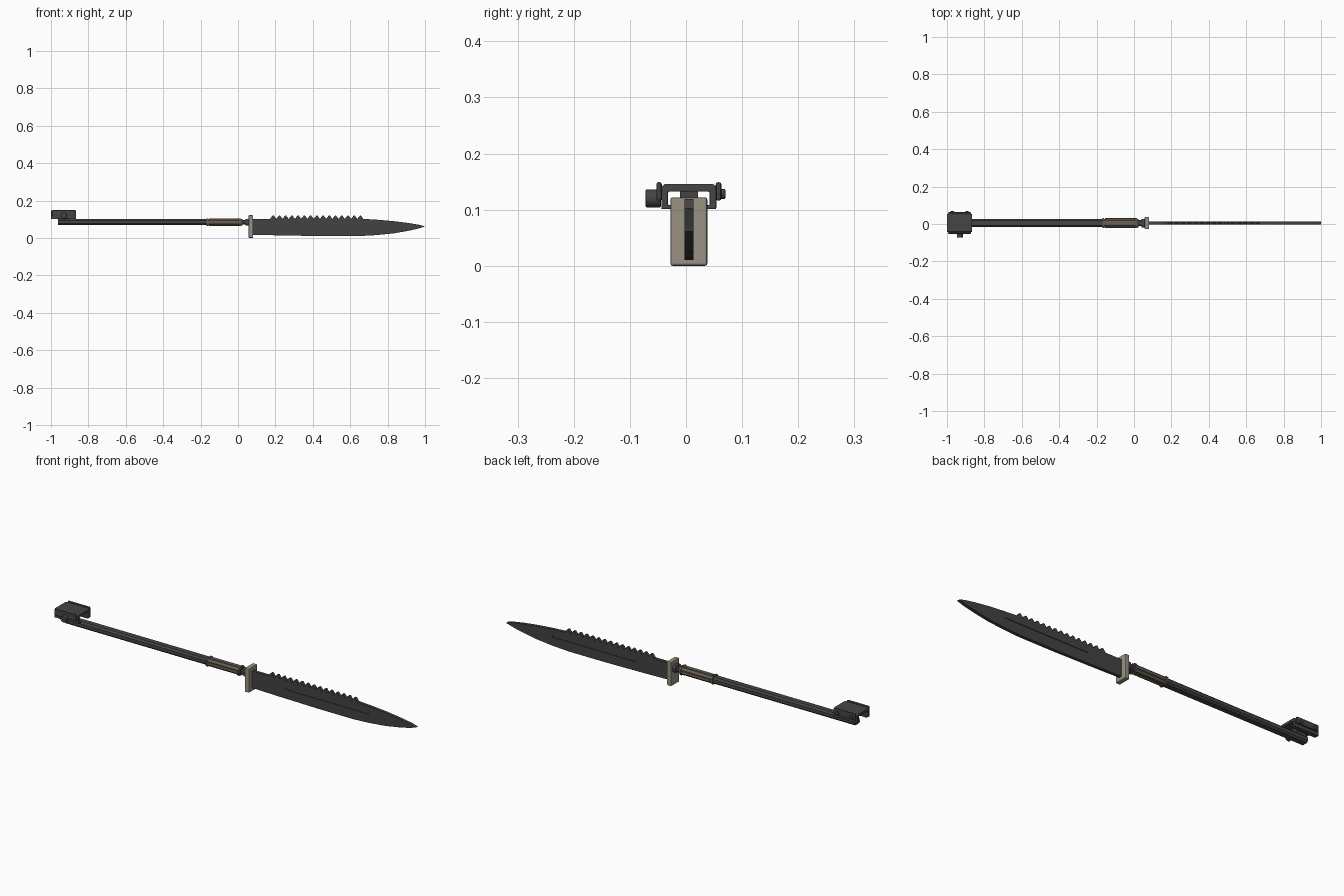
import bpy, bmesh, math
from mathutils import Vector

if "Cube" in bpy.data.objects:
    bpy.data.objects.remove(bpy.data.objects["Cube"])

YC = 0.005  # centre line of the blade and shaft


def material(name, rgb):
    m = bpy.data.materials.new(name)
    m.diffuse_color = (*rgb, 1)
    m.use_nodes = True
    m.node_tree.nodes["Principled BSDF"].inputs["Base Color"].default_value = m.diffuse_color
    return m


STEEL = material("dark steel", (0.060, 0.060, 0.060))
BLADE = material("blade steel", (0.054, 0.054, 0.054))
TAN = material("tan metal", (0.32, 0.285, 0.23))
GRIP = material("brown grip", (0.135, 0.115, 0.088))


def finish(name, bm, mat, bevel=0.0):
    bmesh.ops.recalc_face_normals(bm, faces=bm.faces)
    me = bpy.data.meshes.new(name)
    bm.to_mesh(me)
    bm.free()
    me.materials.append(mat)
    ob = bpy.data.objects.new(name, me)
    bpy.context.collection.objects.link(ob)
    if bevel:
        b = ob.modifiers.new("bevel", 'BEVEL')
        b.width, b.segments, b.limit_method = bevel, 2, 'ANGLE'
    return ob


def prism(name, pts, vec, mat, bevel=0.0):
    """Extrude a closed outline of 3D points along a vector."""
    bm = bmesh.new()
    f = bm.faces.new([bm.verts.new(p) for p in pts])
    r = bmesh.ops.extrude_face_region(bm, geom=[f])
    bmesh.ops.translate(bm, vec=vec, verts=[v for v in r['geom'] if isinstance(v, bmesh.types.BMVert)])
    return finish(name, bm, mat, bevel)


def box(name, x, y, z, mat, bevel=0.0):
    pts = [(x[0], y[0], z[0]), (x[0], y[1], z[0]), (x[0], y[1], z[1]), (x[0], y[0], z[1])]
    return prism(name, pts, (x[1] - x[0], 0, 0), mat, bevel)


def bar(name, x0, x1, w, h, c, zc, mat, bevel=0.0):
    """Bar along x with chamfered long edges."""
    a, b = w / 2, h / 2
    o = [(-a, -b + c), (-a + c, -b), (a - c, -b), (a, -b + c),
         (a, b - c), (a - c, b), (-a + c, b), (-a, b - c)]
    return prism(name, [(x0, YC + y, zc + z) for y, z in o], (x1 - x0, 0, 0), mat, bevel)


def disc(name, x, z, r, y0, y1, mat, n=20, bevel=0.0):
    pts = [(x + r * math.cos(2 * math.pi * i / n), y0, z + r * math.sin(2 * math.pi * i / n)) for i in range(n)]
    return prism(name, pts, (0, y1 - y0, 0), mat, bevel)


# blade outline with saw teeth on the spine
out = [(0.07, 0.017), (0.25, 0.013), (0.45, 0.010), (0.65, 0.010), (0.74, 0.015),
       (0.83, 0.024), (0.91, 0.038), (0.96, 0.049), (1.0, 0.061),
       (0.97, 0.070), (0.91, 0.080), (0.83, 0.090), (0.75, 0.097), (0.67, 0.102)]
N, x0, x1 = 15, 0.17, 0.67
p = (x1 - x0) / N
for i in range(N):
    xr = x1 - i * p
    out += [(xr - 0.35 * p, 0.119), (xr - 0.55 * p, 0.119), (xr - 0.97 * p, 0.102)]
out += [(0.07, 0.102)]
blade = prism("blade", [(x, YC - 0.008, z) for x, z in out], (0, 0.016, 0), BLADE)

# shallow fuller groove on both sides of the blade
for s in (-1, 1):
    y = YC + s * 0.008
    cut = box("fuller_cutter", (0.27, 0.74), (y - 0.003, y + 0.003), (0.058, 0.066), BLADE)
    cut.hide_render = True
    cut.hide_viewport = True
    cut.display_type = 'WIRE'
    m = blade.modifiers.new("fuller", 'BOOLEAN')
    m.object, m.operation, m.solver = cut, 'DIFFERENCE', 'EXACT'

# hand guard and its collars
box("guard", (0.057, 0.081), (YC - 0.033, YC + 0.033), (0.0, 0.122), TAN, 0.004)
bar("guard_collar", 0.040, 0.060, 0.046, 0.036, 0.008, 0.084, STEEL, 0.002)
bar("neck", 0.010, 0.045, 0.034, 0.026, 0.006, 0.084, STEEL)
bar("front_ferrule", 0.012, 0.024, 0.046, 0.036, 0.008, 0.084, STEEL, 0.002)

# brown grip with long raised strips and end rings
bar("grip", -0.165, 0.016, 0.046, 0.036, 0.009, 0.084, GRIP)
for s in (-1, 1):
    box("grip_side_strip", (-0.155, 0.008), (YC + s * 0.023 - 0.003, YC + s * 0.023 + 0.003),
        (0.078, 0.090), GRIP, 0.001)
    box("grip_flat_strip", (-0.155, 0.008), (YC - 0.008, YC + 0.008),
        (0.084 + s * 0.018 - 0.002, 0.084 + s * 0.018 + 0.002), GRIP, 0.001)
for x in (-0.168, 0.008):
    bar("grip_ring", x, x + 0.008, 0.054, 0.042, 0.010, 0.084, GRIP, 0.001)

# long shaft
bar("shaft", -0.963, -0.160, 0.042, 0.032, 0.008, 0.084, STEEL)

# clip housing: channel open underneath, with inturned lips
prof = [(-0.049, 0.101), (-0.049, 0.140), (-0.043, 0.146), (0.043, 0.146), (0.049, 0.140), (0.049, 0.101),
        (0.026, 0.101), (0.026, 0.108), (0.037, 0.108), (0.037, 0.132),
        (-0.037, 0.132), (-0.037, 0.108), (-0.026, 0.108), (-0.026, 0.101)]
prism("clip_housing", [(-1.0, YC + y, z) for y, z in prof], (0.135, 0, 0), STEEL, 0.002)
box("clip_mount", (-0.960, -0.905), (YC - 0.016, YC + 0.016), (0.095, 0.135), STEEL)

# rolled rails and pins on the sides of the clip
for s in (-1, 1):
    y = YC + s * 0.053
    box("clip_rail", (-0.994, -0.871), (y - 0.005, y + 0.005), (0.116, 0.149), STEEL, 0.004)
for x in (-0.972, -0.893):
    disc("clip_pin", x, 0.128, 0.009, 0.060, 0.070, STEEL, bevel=0.002)

# push button on the front side
disc("push_button", -0.931, 0.120, 0.016, -0.072, -0.045, STEEL, bevel=0.002)
